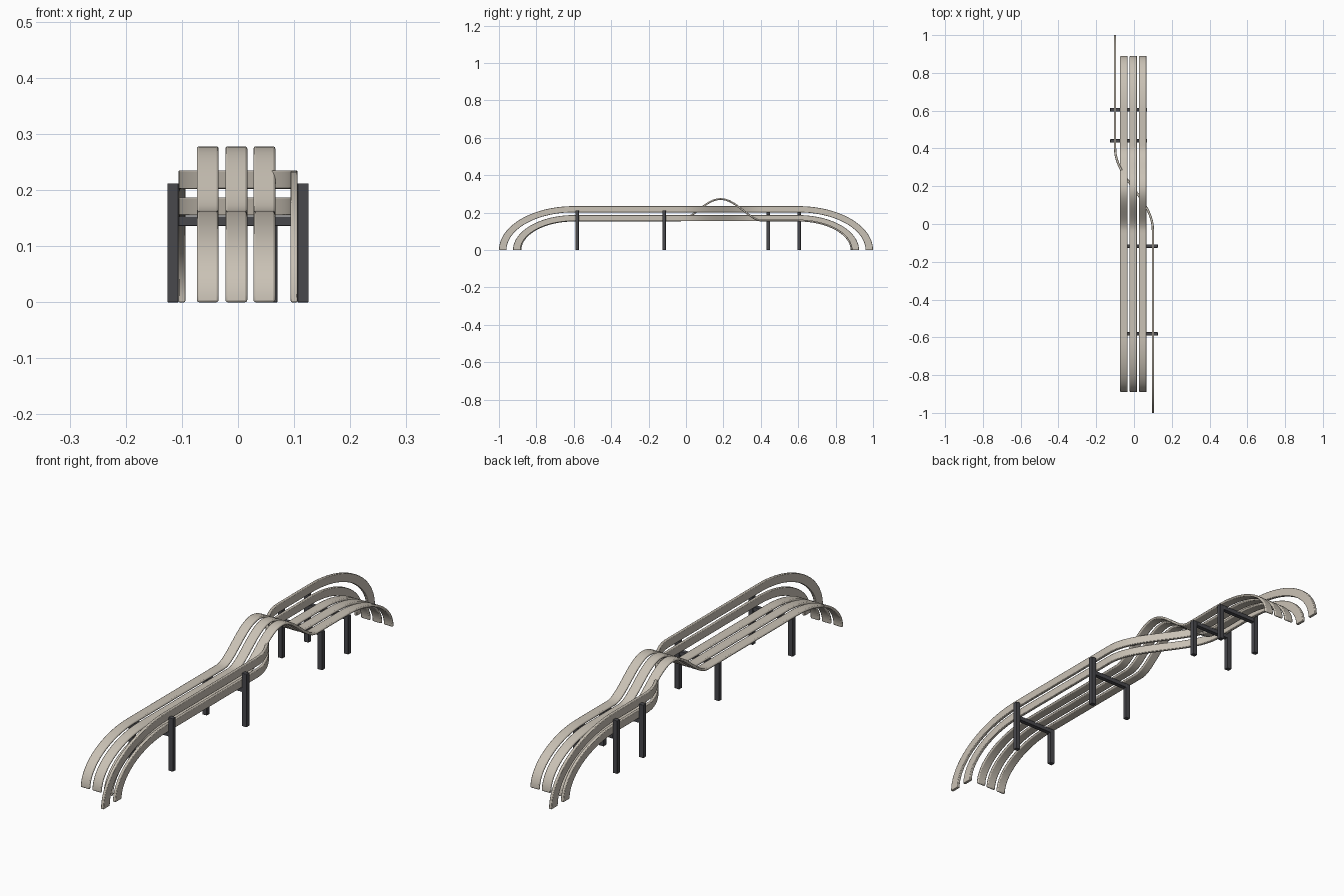
import bpy
import math
from mathutils import Vector

if "Cube" in bpy.data.objects:
    bpy.data.objects.remove(bpy.data.objects["Cube"], do_unlink=True)

FLAT = 0.6             # half length of the straight run
BEND = (-0.03, 0.4)    # where the back crosses over and the seat rises
ARC_STEPS = 20
FLAT_STEPS = 72


def material(name, rgb, roughness):
    mat = bpy.data.materials.new(name)
    mat.use_nodes = True
    mat.diffuse_color = (*rgb, 1)
    bsdf = mat.node_tree.nodes["Principled BSDF"]
    bsdf.inputs["Base Color"].default_value = (*rgb, 1)
    bsdf.inputs["Roughness"].default_value = roughness
    return mat


wood = material("pale wood", (0.59, 0.54, 0.465), 0.6)
metal = material("dark metal", (0.065, 0.065, 0.073), 0.5)


def bend_phase(y):
    return min(1, max(0, (y - BEND[0]) / (BEND[1] - BEND[0])))


def side_profile(reach, height):
    """Flat run with a quarter ellipse down to the ground at each end."""
    arc = [math.pi / 2 * i / ARC_STEPS for i in range(ARC_STEPS)]
    left = [(-FLAT - reach * math.cos(a), height * math.sin(a)) for a in arc]
    run = [(-FLAT + 2 * FLAT * i / FLAT_STEPS, height) for i in range(FLAT_STEPS + 1)]
    right = [(-y, z) for y, z in reversed(left)]
    return left + run + right


def strip(name, sections, bevel):
    """Skin a row of four-cornered sections into one closed strip."""
    verts = [v for s in sections for v in s]
    faces = [(0, 1, 2, 3)]
    for i in range(len(sections) - 1):
        a, b = 4 * i, 4 * i + 4
        for k in range(4):
            n = (k + 1) % 4
            faces.append((a + k, b + k, b + n, a + n))
    last = len(verts) - 4
    faces.append((last + 3, last + 2, last + 1, last))
    mesh = bpy.data.meshes.new(name)
    mesh.from_pydata(verts, [], faces)
    mesh.materials.append(wood)
    finish(bpy.data.objects.new(name, mesh), bevel)


def finish(obj, bevel):
    if obj.name not in bpy.context.scene.collection.all_objects:
        bpy.context.scene.collection.objects.link(obj)
    bpy.ops.object.select_all(action='DESELECT')
    obj.select_set(True)
    bpy.context.view_layer.objects.active = obj
    # consistent outward normals
    bpy.ops.object.mode_set(mode='EDIT')
    bpy.ops.mesh.select_all(action='SELECT')
    bpy.ops.mesh.normals_make_consistent(inside=False)
    bpy.ops.object.mode_set(mode='OBJECT')
    mod = obj.modifiers.new("soft edges", 'BEVEL')
    mod.width = bevel
    mod.segments = 2
    mod.limit_method = 'ANGLE'
    mod.angle_limit = math.radians(45)
    bpy.ops.object.shade_smooth_by_angle(angle=math.radians(40))


# Back rails: upright bands that swing from one side of the seat to the other
def back_x(y):
    return 0.1 * math.cos(math.pi * bend_phase(y))


def back_rail(name, outer, inner, thick=0.012):
    sections = []
    for (yo, zo), (yi, zi) in zip(side_profile(*outer), side_profile(*inner)):
        slope = (back_x(yo + 0.001) - back_x(yo - 0.001)) / 0.002
        side = Vector((1, -slope, 0)).normalized() * thick / 2
        top = Vector((back_x(yo), yo, zo))
        low = Vector((back_x(yi), yi, zi))
        sections.append([top - side, top + side, low + side, low - side])
    strip(name, sections, 0.002)


back_rail("upper_back_rail", (0.4, 0.235), (0.36, 0.202))
back_rail("lower_back_rail", (0.325, 0.187), (0.285, 0.155))


# Seat slats: flat bands with a hump over the crossing rails
def seat_slat(name, x, width=0.039, thick=0.01):
    path = []
    for y, z in side_profile(0.29, 0.163):
        rise = 0.5 - 0.5 * math.cos(2 * math.pi * bend_phase(y))
        path.append(Vector((x, y, z + 0.115 * rise ** 0.8)))
    half = Vector((width / 2, 0, 0))
    sections = []
    for i, top in enumerate(path):
        t = path[min(i + 1, len(path) - 1)] - path[max(i - 1, 0)]
        low = top + Vector((0, t.z, -t.y)).normalized() * thick
        if i in (0, len(path) - 1):
            low.z = 0
        sections.append([top - half, top + half, low + half, low - half])
    strip(name, sections, 0.004)


for label, x in (("right", -0.054), ("middle", -0.003), ("left", 0.047)):
    seat_slat(label + "_seat_slat", x)


# Support frames: tall back leg, short front leg and a crossbar under the seat
def bar(name, x0, x1, y, z0, z1, depth=0.018):
    bpy.ops.mesh.primitive_cube_add(size=1, location=((x0 + x1) / 2, y, (z0 + z1) / 2))
    obj = bpy.context.object
    obj.name = name
    obj.scale = (abs(x1 - x0), depth, z1 - z0)
    bpy.ops.object.transform_apply(location=False, rotation=False, scale=True)
    obj.data.materials.append(metal)
    finish(obj, 0.001)


frames = ((-0.582, 1), (-0.117, 1), (0.44, -1), (0.605, -1))
for n, (y, s) in enumerate(frames, 1):
    bar(f"tall_leg_{n}", s * 0.106, s * 0.126, y, 0, 0.212)
    bar(f"short_leg_{n}", s * -0.07, s * -0.05, y, 0, 0.153)
    bar(f"crossbar_{n}", s * -0.05, s * 0.106, y, 0.136, 0.153)
